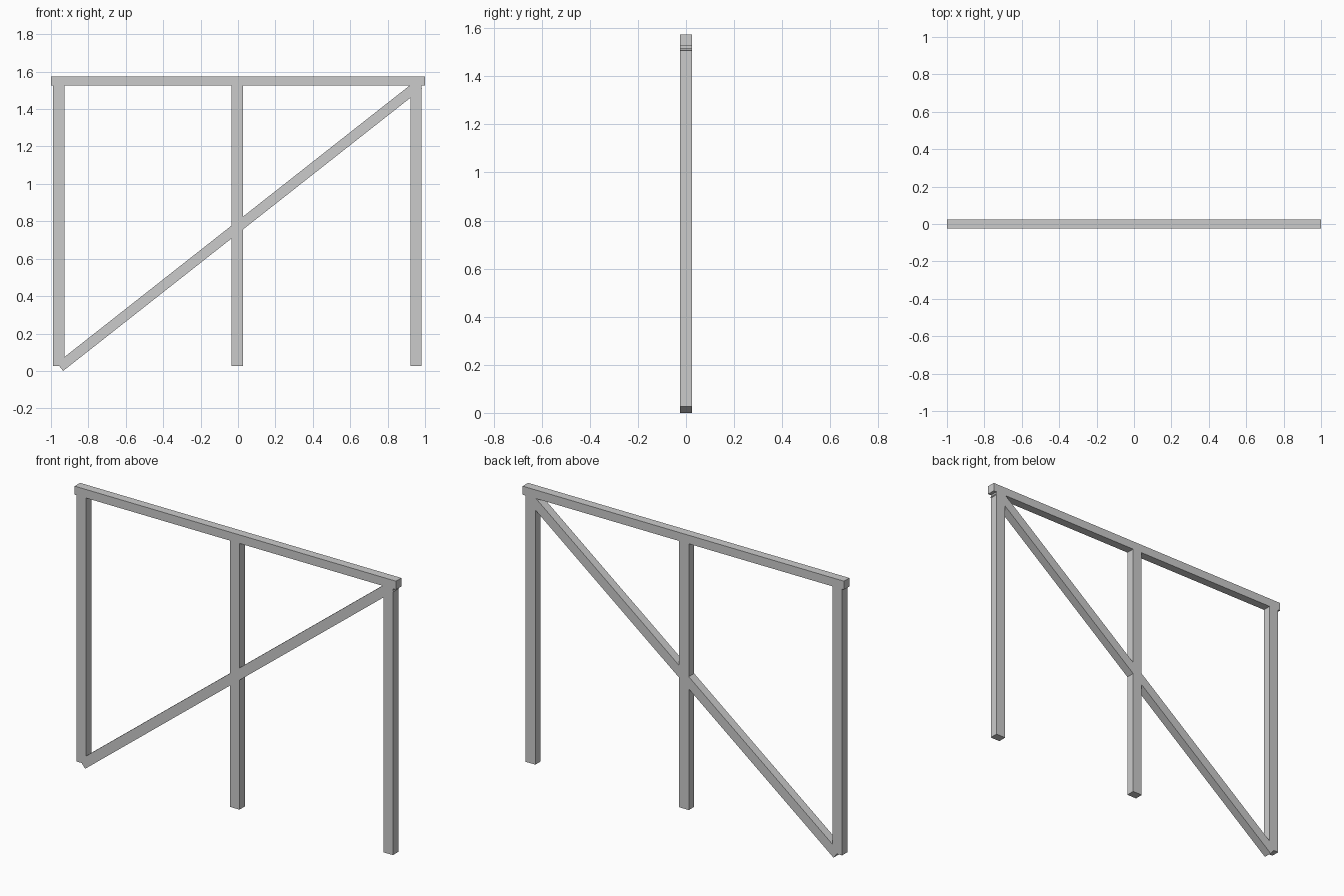
import bpy, math
from mathutils import Matrix, Vector

if "Cube" in bpy.data.objects:
    bpy.data.objects.remove(bpy.data.objects["Cube"])

DEPTH = 0.048


def beam(name, size, centre, angle=0.0):
    """Square-edged timber, optionally turned in the front plane."""
    bpy.ops.mesh.primitive_cube_add(size=1)
    ob = bpy.context.object
    ob.name = name
    turn = Matrix.Rotation(-angle, 4, 'Y')
    ob.data.transform(turn @ Matrix.Diagonal(Vector((*size, 1))))
    ob.location = centre
    return ob


# Top rail
beam("top_rail", (2.0, DEPTH, 0.048), (0, 0, 1.549))

# Three upright posts
bottom, top = 0.027, 1.527
for side, x in (("left", -0.958), ("middle", -0.004), ("right", 0.951)):
    beam(side + "_post", (0.06, DEPTH, top - bottom), (x, 0, (bottom + top) / 2))

# Diagonal brace, placed from the two ends of its lower edge
start, end = Vector((-0.935, 0, 0.0)), Vector((0.985, 0, 1.51))
run = end - start
angle = math.atan2(run.z, run.x)
width = 0.054
normal = Vector((-math.sin(angle), 0, math.cos(angle)))
beam("diagonal_brace", (run.length, DEPTH, width),
     (start + end) / 2 + normal * width / 2, angle)
